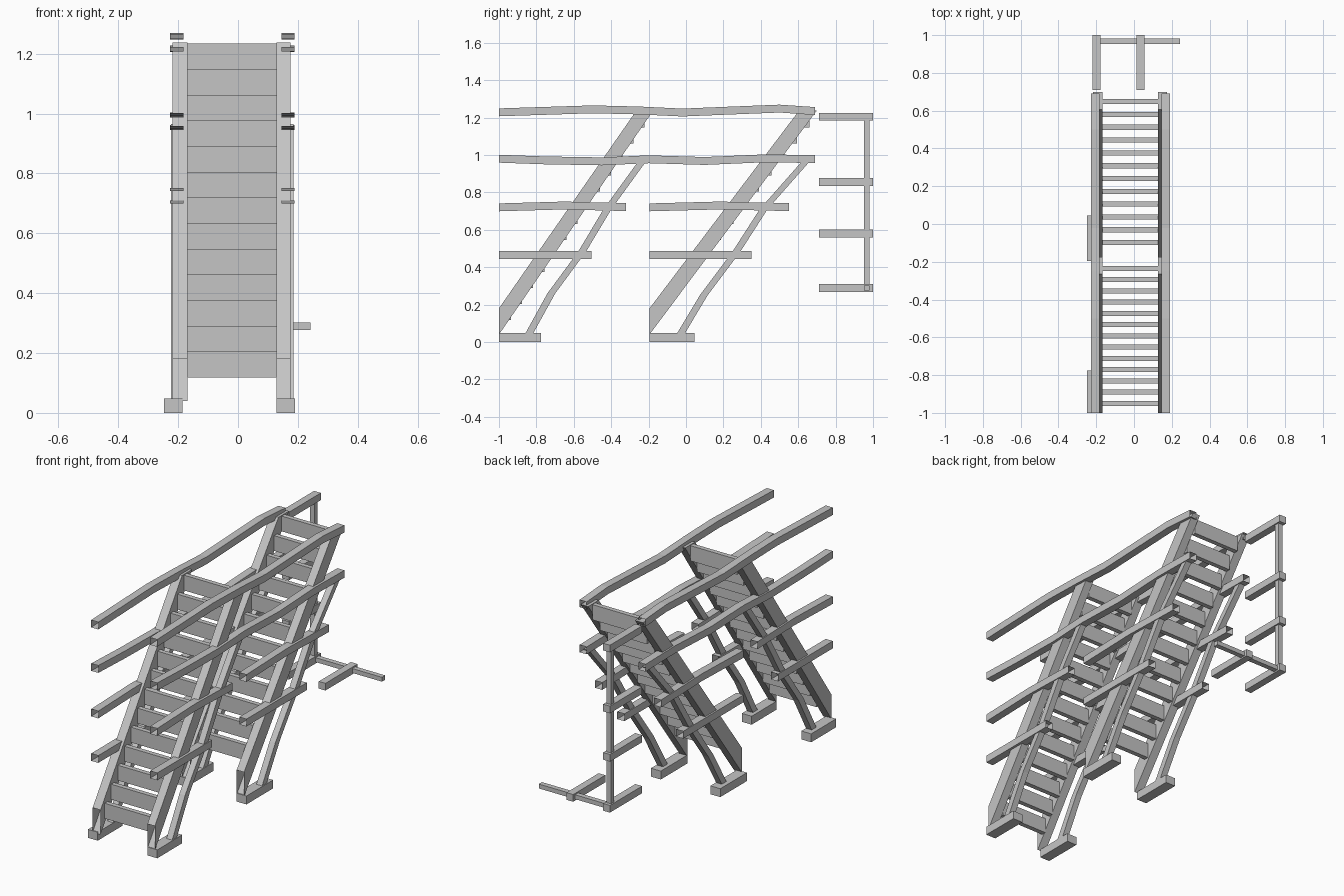
import bpy
import bmesh

cube = bpy.data.objects.get("Cube")
if cube:
    bpy.data.objects.remove(cube)

grey = bpy.data.materials.new("plain_grey")
grey.use_nodes = True
colour = (0.56, 0.56, 0.56, 1)
grey.diffuse_color = colour
grey.node_tree.nodes["Principled BSDF"].inputs["Base Color"].default_value = colour


def finish(name, bm):
    bmesh.ops.recalc_face_normals(bm, faces=bm.faces)
    mesh = bpy.data.meshes.new(name)
    bm.to_mesh(mesh)
    bm.free()
    mesh.materials.append(grey)
    bpy.context.collection.objects.link(bpy.data.objects.new(name, mesh))


def beam(name, x, width, path, dy=0, dz=0, caps=True):
    """Rectangular tube along (y, z) points, widened by dy or dz."""
    bm = bmesh.new()
    rings = []
    for y, z in path:
        rings.append([bm.verts.new((x + sx * width / 2, y + s * dy / 2, z + s * dz / 2))
                      for sx, s in ((-1, -1), (1, -1), (1, 1), (-1, 1))])
    for a, b in zip(rings, rings[1:]):
        for i in range(4):
            j = (i + 1) % 4
            bm.faces.new((a[i], a[j], b[j], b[i]))
    if caps:
        bm.faces.new(rings[0])
        bm.faces.new(rings[-1])
    finish(name, bm)


def stringer(name, x0, x1, outline):
    """Sloping side board, open at its upright front cut."""
    bm = bmesh.new()
    a = [bm.verts.new((x0, y, z)) for y, z in outline]
    b = [bm.verts.new((x1, y, z)) for y, z in outline]
    bm.faces.new(a)
    bm.faces.new(b)
    for i in range(1, len(a)):
        j = (i + 1) % len(a)
        bm.faces.new((a[i], a[j], b[j], b[i]))
    finish(name, bm)


# Two flights: stringers, upright step boards, feet and rear struts
flights = {
    "lower": dict(front=-1.0, top=(-0.265, -0.175), boards=(-0.95, 0.0596, 0, 13),
                  foot_end=-0.775,
                  strut=[(-0.838, 0.046), (-0.72, 0.26), (-0.555, 0.484),
                         (-0.42, 0.71), (-0.235, 0.965)]),
    "upper": dict(front=-0.195, top=(0.605, 0.70), boards=(-0.166, 0.0678, 1, 13),
                  foot_end=0.045,
                  strut=[(-0.027, 0.046), (0.095, 0.25), (0.27, 0.484),
                         (0.415, 0.71), (0.64, 0.965)]),
}
# side: stringer x range, rail centre, foot centre
sides = {"left": (0.128, 0.175, 0.167, 0.159),
         "right": (-0.218, -0.168, -0.205, -0.217)}

for flight, f in flights.items():
    front = f["front"]
    for side, (x0, x1, rail_x, foot_x) in sides.items():
        tag = flight + "_" + side
        stringer(tag + "_stringer", x0, x1,
                 [(front, 0.04), (front, 0.18), (f["top"][0], 1.238), (f["top"][1], 1.238)])
        beam(tag + "_foot", foot_x, 0.062,
             [(front, 0.024), (f["foot_end"], 0.024)], dz=0.048)
        beam(tag + "_strut", rail_x, 0.036, f["strut"], dy=0.042)
    start, step, first, last = f["boards"]
    for i in range(first, last):
        y, z = start + step * i, 0.161 + 0.0858 * i
        beam(f"{flight}_step_board_{i + 1}", -0.02, 0.296,
             [(y, z - 0.0435), (y, z + 0.0435)], dy=0.027)

# Gently wavy rails, hollow with open ends
rails = {
    "top_rail": [(-1, 1.228), (-0.75, 1.236), (-0.5, 1.244), (-0.25, 1.238), (-0.02, 1.227),
                 (0.25, 1.238), (0.5, 1.248), (0.69, 1.235)],
    "upper_rail": [(-1, 0.98), (-0.75, 0.971), (-0.45, 0.966), (-0.2, 0.977), (0.1, 0.968),
                   (0.42, 0.982), (0.69, 0.978)],
    "lower_flight_middle_rail": [(-1, 0.72), (-0.65, 0.73), (-0.32, 0.721)],
    "upper_flight_middle_rail": [(-0.195, 0.72), (0.18, 0.73), (0.55, 0.721)],
    "lower_flight_low_rail": [(-1, 0.466), (-0.505, 0.466)],
    "upper_flight_low_rail": [(-0.195, 0.466), (0.35, 0.466)],
}
for side, (x0, x1, rail_x, foot_x) in sides.items():
    for name, path in rails.items():
        beam(side + "_" + name, rail_x, 0.045, path, dz=0.042, caps=False)

# Separate rear frame: post, four arms, cross bar and its arm
for i, z in enumerate((0.289, 0.58, 0.856, 1.204)):
    beam(f"rear_arm_{i + 1}", -0.198, 0.043, [(0.71, z), (1, z)], dz=0.041)
beam("rear_post", -0.198, 0.028, [(0.967, 0.275), (0.967, 1.2)], dy=0.028)
beam("rear_cross_bar", 0.0225, 0.44, [(0.953, 0.289), (0.982, 0.289)], dz=0.025)
beam("cross_bar_arm", 0.034, 0.042, [(0.71, 0.289), (1, 0.289)], dz=0.041)
